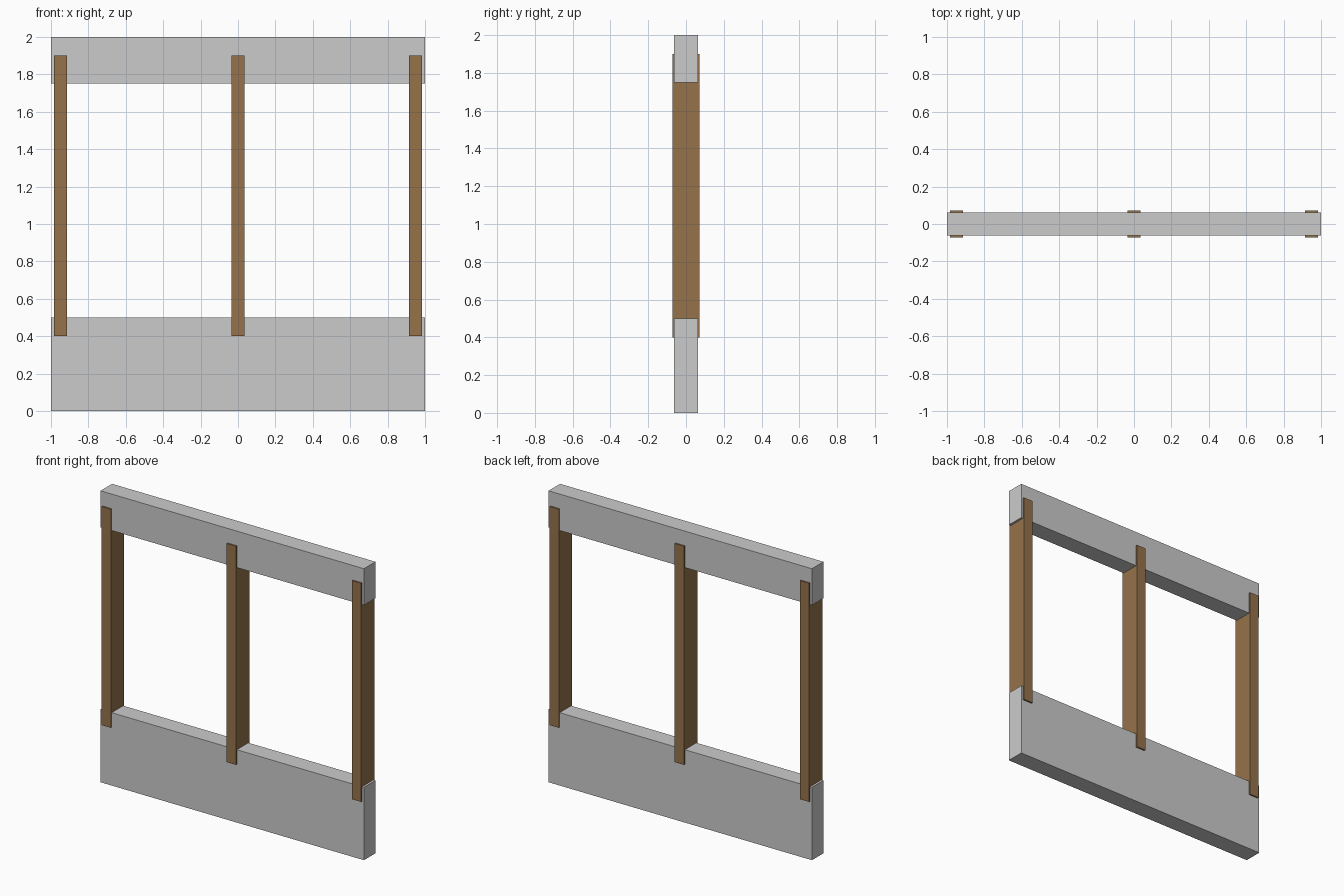
import bpy

if "Cube" in bpy.data.objects:
    bpy.data.objects.remove(bpy.data.objects["Cube"])


def box(name, center, size, mat=None):
    bpy.ops.mesh.primitive_cube_add(size=1, location=center)
    obj = bpy.context.object
    obj.name = name
    obj.scale = size
    bpy.ops.object.transform_apply(location=False, rotation=False, scale=True)
    if mat:
        obj.data.materials.append(mat)
    return obj


wood = bpy.data.materials.new("wood")
wood.diffuse_color = (0.30, 0.17, 0.07, 1)
wood.use_nodes = True
wood.node_tree.nodes["Principled BSDF"].inputs["Base Color"].default_value = wood.diffuse_color

# Solid wall bands below and above the opening
box("lower_wall", (0, 0, 0.25), (2, 0.125, 0.5))
box("upper_wall", (0, 0, 1.875), (2, 0.125, 0.25))

# Wooden posts overlapping both bands, slightly proud of the wall faces
for side, x in (("left", -0.95), ("middle", 0), ("right", 0.95)):
    box(side + "_post", (x, 0, 1.15), (0.07, 0.145, 1.5), wood)
